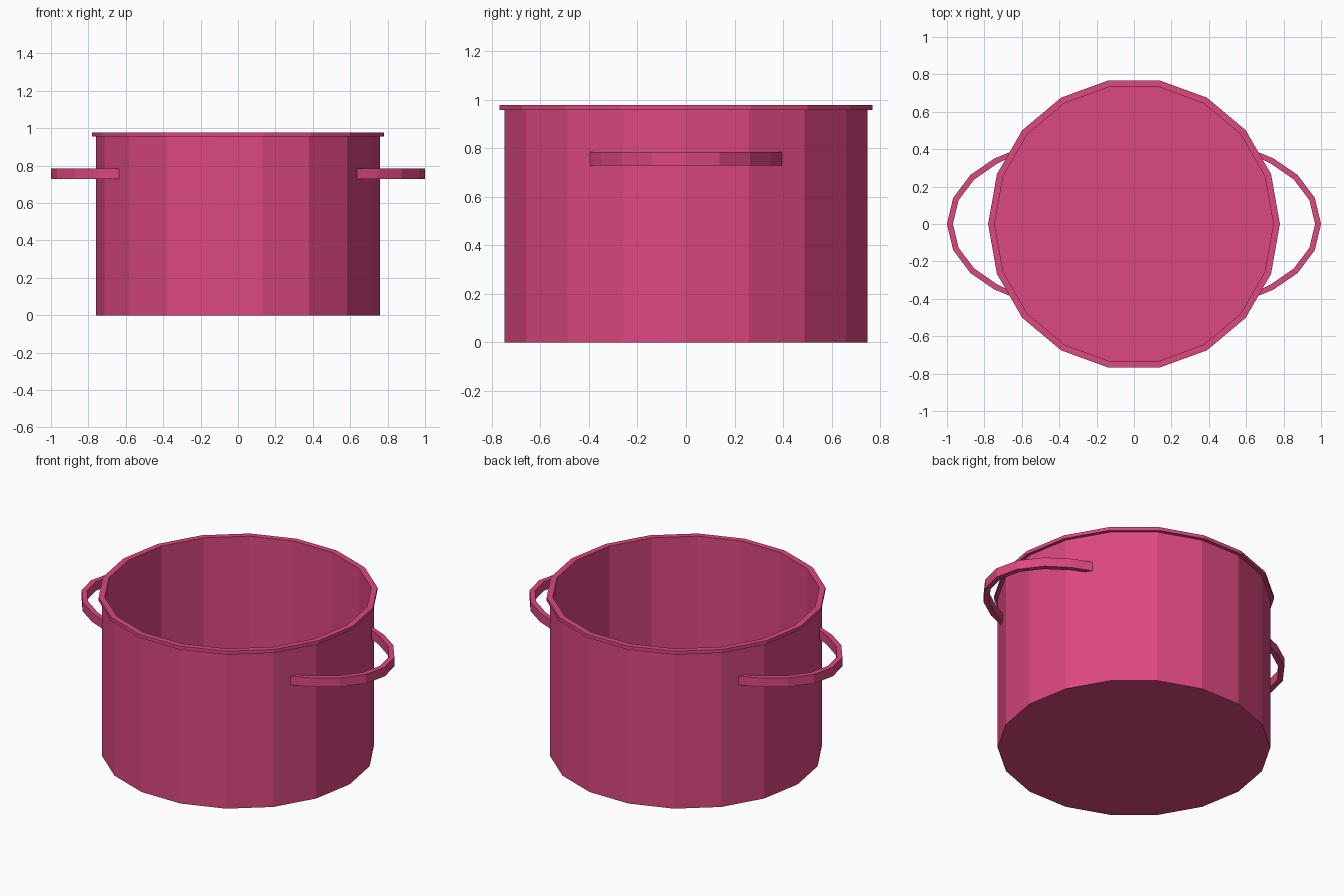
import bpy, bmesh, math

if "Cube" in bpy.data.objects:
    bpy.data.objects.remove(bpy.data.objects["Cube"])

pink = bpy.data.materials.new("pink enamel")
pink.diffuse_color = (0.716, 0.065, 0.216, 1)
pink.use_nodes = True
pink.node_tree.nodes["Principled BSDF"].inputs["Base Color"].default_value = pink.diffuse_color
SIDES = 18


def finish(name, bm):
    bmesh.ops.recalc_face_normals(bm, faces=bm.faces)
    me = bpy.data.meshes.new(name)
    bm.to_mesh(me)
    bm.free()
    me.materials.append(pink)
    ob = bpy.data.objects.new(name, me)
    bpy.context.collection.objects.link(ob)
    return ob


# pot: outer wall, rim lip, inner wall and floor, revolved as one shell
profile = [(0.76, 0), (0.76, 0.957), (0.78, 0.957), (0.78, 0.978),
           (0.745, 0.978), (0.745, 0.02)]
bm = bmesh.new()
rings = []
for r, z in profile:
    rings.append([bm.verts.new((r * math.cos(2 * math.pi * i / SIDES),
                                r * math.sin(2 * math.pi * i / SIDES), z))
                  for i in range(SIDES)])
for a, b in zip(rings, rings[1:]):
    for i in range(SIDES):
        j = (i + 1) % SIDES
        bm.faces.new((a[i], a[j], b[j], b[i]))
bm.faces.new(rings[0])
bm.faces.new(rings[-1])
finish("pot_body", bm)

# handles: flat curved straps, ends sunk into the wall
outer = [(1.0, 0), (0.967, 0.139), (0.874, 0.263), (0.747, 0.35), (0.633, 0.397)]
inner = [(0.968, 0), (0.938, 0.127), (0.854, 0.238), (0.733, 0.322), (0.643, 0.367)]


def full_arc(half):
    return [(x, -y) for x, y in half[:0:-1]] + half


def handle(name, side):
    bm = bmesh.new()
    sections = []
    for o, i in zip(full_arc(outer), full_arc(inner)):
        sections.append([bm.verts.new((side * x, y, z)) for (x, y), z in
                         ((o, 0.729), (o, 0.785), (i, 0.785), (i, 0.729))])
    for a, b in zip(sections, sections[1:]):
        for k in range(4):
            m = (k + 1) % 4
            bm.faces.new((a[k], a[m], b[m], b[k]))
    bm.faces.new(sections[0])
    bm.faces.new(sections[-1])
    finish(name, bm)


handle("right_handle", 1)
handle("left_handle", -1)
